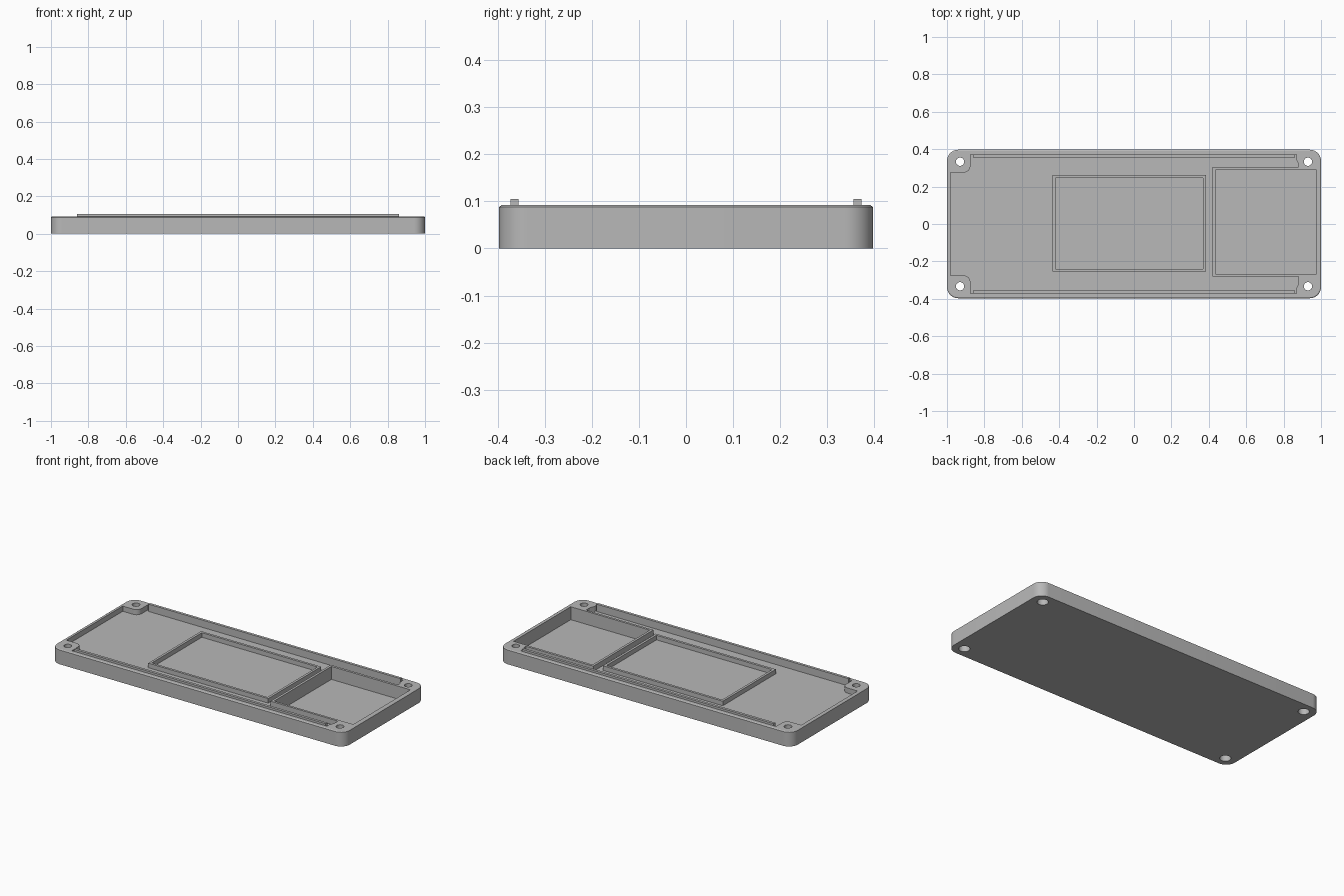
import bpy
import bmesh
from math import cos, sin, pi, radians

cube = bpy.data.objects.get("Cube")
if cube:
    bpy.data.objects.remove(cube, do_unlink=True)

grey = bpy.data.materials.new("plain grey")
grey.use_nodes = True
colour = (0.48, 0.48, 0.48, 1)
grey.diffuse_color = colour
grey.node_tree.nodes["Principled BSDF"].inputs["Base Color"].default_value = colour


def arc(cx, cy, r, start, end, steps=10):
    angles = [radians(start + (end - start) * i / steps) for i in range(steps + 1)]
    return [(cx + r * cos(a), cy + r * sin(a)) for a in angles]


def rounded_rect(hx, hy, r):
    x, y = hx - r, hy - r
    return (arc(x, y, r, 0, 90) + arc(-x, y, r, 90, 180)
            + arc(-x, -y, r, 180, 270) + arc(x, -y, r, 270, 360))


def rect(x0, x1, y0, y1):
    return [(x0, y0), (x1, y0), (x1, y1), (x0, y1)]


def stack(name, layers):
    """Closed solid through matching outlines, each given as (outline, z)."""
    bm = bmesh.new()
    rings = [[bm.verts.new((x, y, z)) for x, y in pts] for pts, z in layers]
    bm.faces.new(rings[0][::-1])
    bm.faces.new(rings[-1])
    for low, high in zip(rings, rings[1:]):
        for i in range(len(low)):
            j = (i + 1) % len(low)
            bm.faces.new((low[i], low[j], high[j], high[i]))
    bmesh.ops.recalc_face_normals(bm, faces=bm.faces)
    mesh = bpy.data.meshes.new(name)
    bm.to_mesh(mesh)
    bm.free()
    mesh.materials.append(grey)
    obj = bpy.data.objects.new(name, mesh)
    bpy.context.collection.objects.link(obj)
    return obj


def prism(name, outline, z0, z1):
    return stack(name, [(outline, z0), (outline, z1)])


def cut(obj, cutter):
    cutter.hide_render = True
    mod = obj.modifiers.new("cut", "BOOLEAN")
    mod.operation = "DIFFERENCE"
    mod.solver = "EXACT"
    mod.object = cutter
    bpy.context.view_layer.objects.active = obj
    bpy.ops.object.modifier_apply(modifier=mod.name)
    bpy.data.objects.remove(cutter, do_unlink=True)


HX, HY, TOP, SHOULDER, FLOOR = 1.0, 0.397, 0.092, 0.088, 0.06
OVER = 0.2
POCKET_BACK, POCKET_FRONT = 0.305, 0.282

# Rounded case body with a slight chamfer on the top edge
body = stack("case_body", [
    (rounded_rect(HX, HY, 0.06), 0),
    (rounded_rect(HX, HY, 0.06), SHOULDER),
    (rounded_rect(HX - 0.006, HY - 0.006, 0.054), TOP),
])


# Shallow recess, leaving the corner bosses and the pocket surround standing
def half_recess(pocket_y):
    return ([(-0.98, 0.275)] + arc(-0.91, 0.31, 0.035, -90, 0, 8)
            + [(-0.875, 0.372), (0.868, 0.372), (0.868, 0.345),
               (0.88, 0.32), (0.88, pocket_y), (0.42, pocket_y)])


back = half_recess(POCKET_BACK)
front = [(x, -y) for x, y in half_recess(POCKET_FRONT)]
cut(body, prism("recess_cutter", back + front[::-1], FLOOR, OVER))

# Deep pocket at the left end
cut(body, prism("pocket_cutter", rect(0.435, 0.975, -0.268, 0.29), 0.012, OVER))

# Screw holes with wider bores underneath
for sx in (-1, 1):
    for sy in (-1, 1):
        centre = (sx * 0.93, sy * 0.333)
        for r, z0, z1 in ((0.022, -OVER, OVER), (0.031, -OVER, 0.05)):
            circle = arc(*centre, r, 0, 360, 32)[:-1]
            cut(body, prism("hole_cutter", circle, z0, z1))

# Raised frame around the screen area
frame = prism("screen_frame", rect(-0.435, 0.385, -0.255, 0.262), FLOOR - 0.005, SHOULDER)
cut(frame, prism("frame_cutter", rect(-0.42, 0.37, -0.24, 0.247), -OVER, OVER))

# Locating ridges along both long walls
ridges = []
for name, side in (("back_ridge", 1), ("front_ridge", -1)):
    y0, y1 = sorted((side * 0.356, side * 0.3725))
    ridges.append(prism(name, rect(-0.86, 0.86, y0, y1), FLOOR - 0.005, 0.105))

# Smooth the rounded walls, keep the edges crisp
bpy.ops.object.select_all(action="DESELECT")
for obj in [body, frame] + ridges:
    obj.select_set(True)
bpy.context.view_layer.objects.active = body
bpy.ops.object.shade_smooth_by_angle(angle=radians(25))
